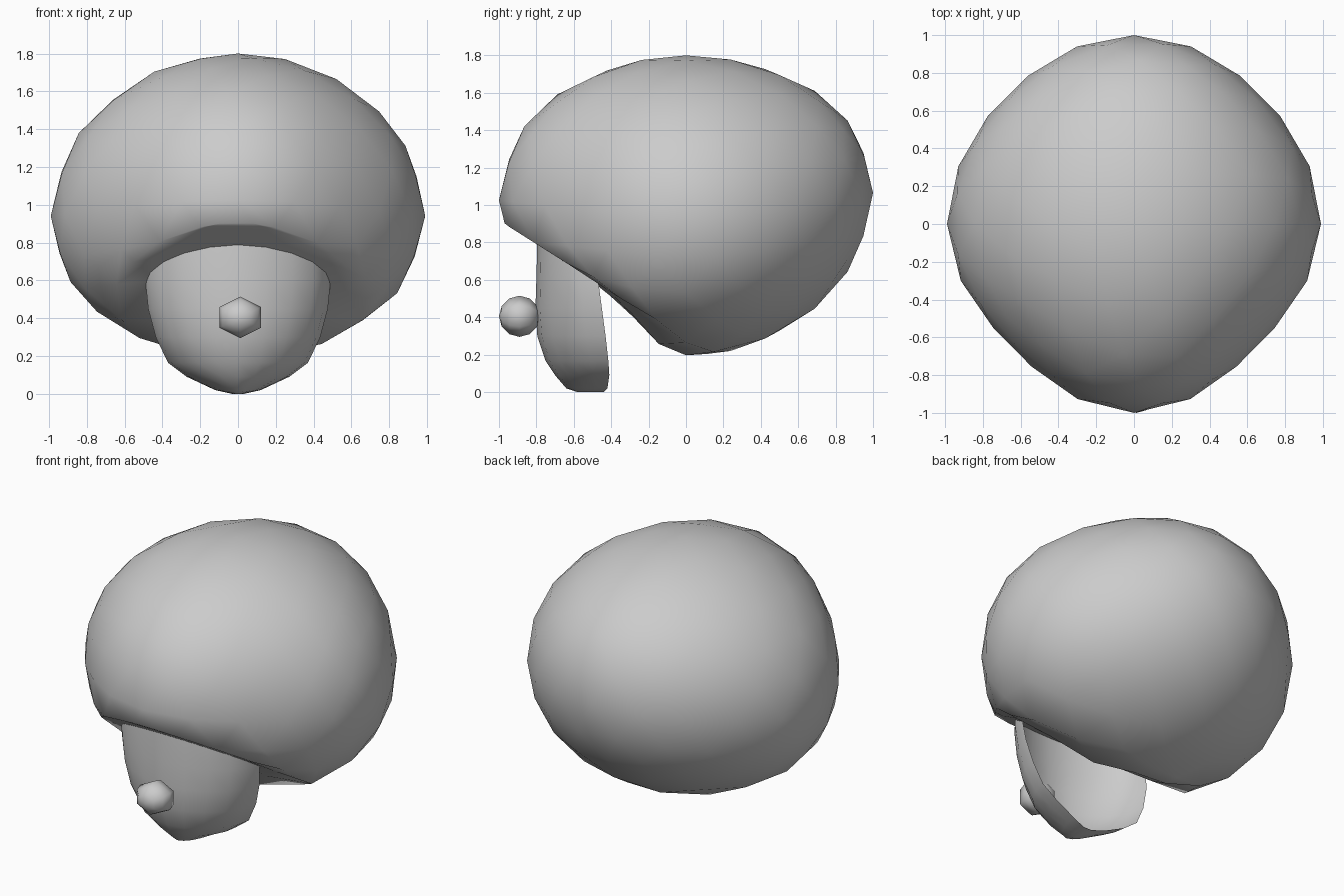
import bpy, bmesh
from math import sin, cos, pi
from mathutils import Matrix

if "Cube" in bpy.data.objects:
    bpy.data.objects.remove(bpy.data.objects["Cube"])


def finish(name, bm):
    bmesh.ops.recalc_face_normals(bm, faces=bm.faces)
    mesh = bpy.data.meshes.new(name)
    bm.to_mesh(mesh)
    bm.free()
    for p in mesh.polygons:
        p.use_smooth = True
    ob = bpy.data.objects.new(name, mesh)
    bpy.context.collection.objects.link(ob)
    return ob


# Hair: low-poly ball whose lower front is pushed up to an underside profile (y, z)
under = [(-1.1, 1.0), (-0.94, 0.88), (-0.6, 0.665), (-0.38, 0.52), (-0.13, 0.24), (0.02, 0.19)]


def underside(y):
    for (y0, z0), (y1, z1) in zip(under, under[1:]):
        if y0 <= y <= y1:
            return z0 + (z1 - z0) * (y - y0) / (y1 - y0)
    return 0.19


def shape_hair(co):
    # narrower on the diagonals, sides droop, front and back lift
    x, y = co.x, co.y
    r2 = max(x * x + y * y, 1e-6)
    k = (0.075 if y < 0 else 0.035) * 4 * x * x * y * y / r2 ** 1.5
    co.x *= 1 - k
    co.y *= 1 - k
    co.z += 0.07 * y * abs(y) if y > 0 else 0.03 * y * y
    co.z -= 0.055 * x * x


bm = bmesh.new()
bmesh.ops.create_icosphere(bm, subdivisions=3, radius=1)
bm.transform(Matrix.Translation((0, 0, 0.995)) @ Matrix.Diagonal((0.99, 1.0, 0.805, 1)))
for v in bm.verts:
    shape_hair(v.co)
# clean rim loop where the underside meets the ball
bmesh.ops.bisect_plane(bm, geom=bm.verts[:] + bm.edges[:] + bm.faces[:], dist=0.03,
                       plane_co=(0, -0.94, 0.88), plane_no=(0, 0.36, 0.56))
for v in bm.verts:
    v.co.z = max(v.co.z, underside(v.co.y))
bmesh.ops.remove_doubles(bm, verts=bm.verts, dist=0.01)
finish("hair", bm)

# Face: open shell of half-round rows (z, half width, front y, back y)
rows = [(0.95, 0.46, -0.78, -0.5), (0.8, 0.48, -0.795, -0.49), (0.6, 0.49, -0.8, -0.47),
        (0.45, 0.475, -0.805, -0.45), (0.3, 0.435, -0.795, -0.43), (0.165, 0.37, -0.75, -0.415),
        (0.09, 0.27, -0.7, -0.41), (0.02, 0.12, -0.64, -0.42), (0.0, 0.03, -0.58, -0.44)]
N = 10
bm = bmesh.new()
grid = []
for z, w, yf, yb in rows:
    angles = [-pi / 2 + pi * i / N for i in range(N + 1)]
    grid.append([bm.verts.new((w * sin(t), yf + (yb - yf) * (1 - cos(t)) ** 0.9, z))
                 for t in angles])
for a, b in zip(grid, grid[1:]):
    for i in range(N):
        bm.faces.new((a[i], a[i + 1], b[i + 1], b[i]))
bm.faces.new(grid[-1])
finish("face", bm)

# Nose: small six-sided ball
bm = bmesh.new()
bmesh.ops.create_uvsphere(bm, u_segments=6, v_segments=6, radius=0.11)
bm.transform(Matrix.Translation((0.012, -0.89, 0.405)) @ Matrix.Diagonal((1.15, 1, 1, 1))
             @ Matrix.Rotation(pi / 2, 4, 'X'))
finish("nose", bm)
